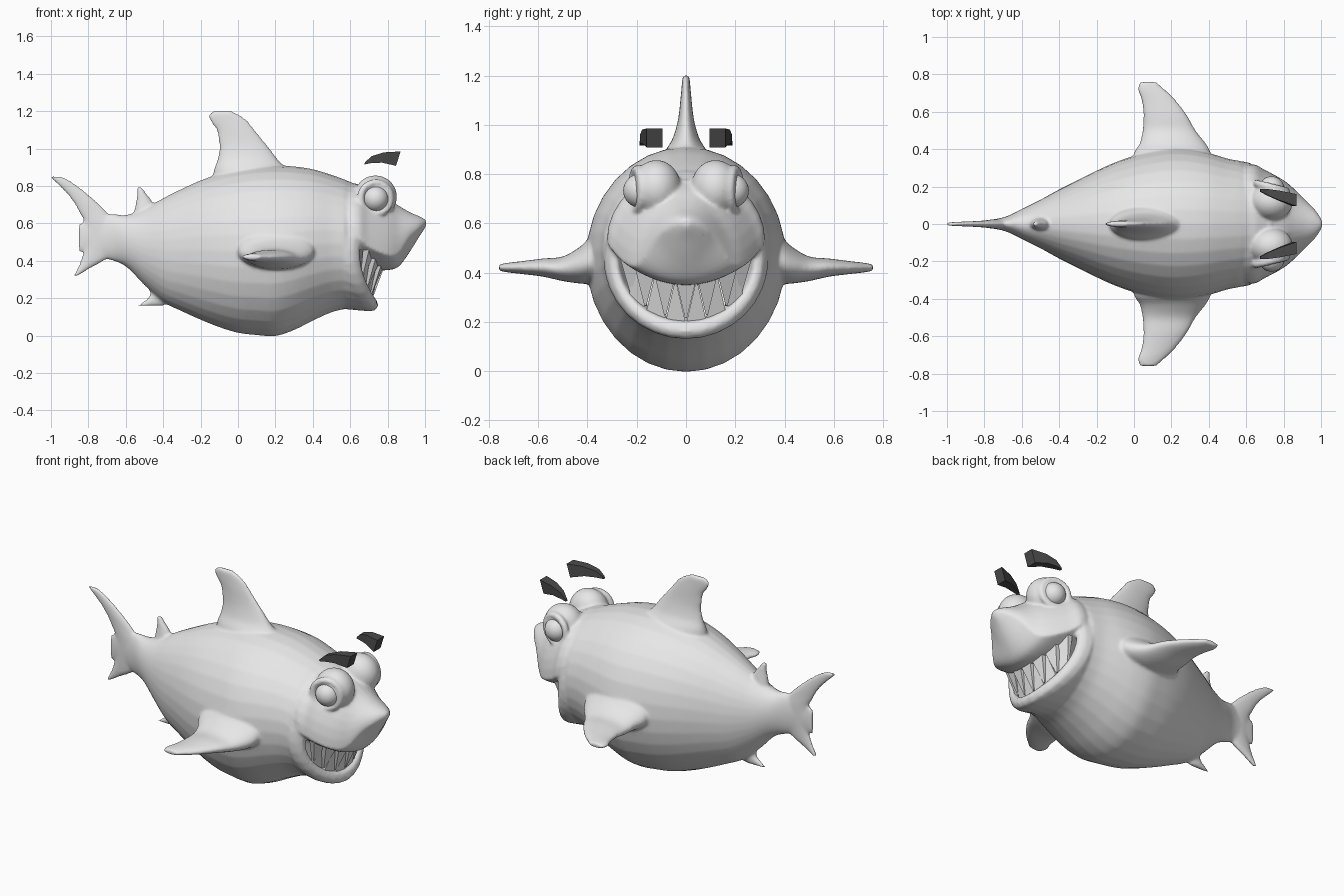
import bpy, bmesh, math
from mathutils import Vector, Matrix

if "Cube" in bpy.data.objects:
    bpy.data.objects.remove(bpy.data.objects["Cube"])

N = 32
ANG = [2 * math.pi * i / N for i in range(N)]


def material(name, value):
    m = bpy.data.materials.new(name)
    m.diffuse_color = (value, value, value, 1)
    m.use_nodes = True
    m.node_tree.nodes["Principled BSDF"].inputs["Base Color"].default_value = m.diffuse_color
    return m


GREY = material("light grey", 0.8)
DARK = material("dark grey", 0.07)


def loft(bm, rings, wrap=False):
    """Bridge rings of points; cap the ends unless the loft wraps round."""
    vs = [[bm.verts.new(p) for p in r] for r in rings]
    n = len(vs[0])
    pairs = list(zip(vs, vs[1:])) + ([(vs[-1], vs[0])] if wrap else [])
    for a, b in pairs:
        for i in range(n):
            j = (i + 1) % n
            bm.faces.new((a[i], a[j], b[j], b[i]))
    if not wrap:
        bm.faces.new(vs[0])
        bm.faces.new(vs[-1])


def spline(rows, steps=4):
    """Catmull-Rom interpolation of rows of numbers."""
    out = []
    for i in range(len(rows) - 1):
        p0, p1, p2 = rows[max(i - 1, 0)], rows[i], rows[i + 1]
        p3 = rows[min(i + 2, len(rows) - 1)]
        for s in range(steps):
            t = s / steps
            out.append([b + 0.5 * t * ((c - a) + t * ((2 * a - 5 * b + 4 * c - d)
                        + t * (3 * (b - c) + d - a)))
                        for a, b, c, d in zip(p0, p1, p2, p3)])
    return out + [list(rows[-1])]


def finish(name, bm, mat, smooth=True):
    bmesh.ops.recalc_face_normals(bm, faces=bm.faces)
    me = bpy.data.meshes.new(name)
    bm.to_mesh(me)
    bm.free()
    me.materials.append(mat)
    for p in me.polygons:
        p.use_smooth = smooth
    ob = bpy.data.objects.new(name, me)
    bpy.context.collection.objects.link(ob)
    return ob


def upright_fin(bm, rows):
    """Rows: z, trailing x, leading x, half thickness."""
    loft(bm, [[((a + b) / 2 + (b - a) / 2 * math.cos(t), h * math.sin(t), z)
               for t in ANG] for z, a, b, h in spline(rows)])


def ball(bm, centre, size, segs=32):
    m = Matrix.Translation(centre) @ Matrix.Diagonal((*size, 1))
    bmesh.ops.create_uvsphere(bm, u_segments=segs, v_segments=segs // 2,
                              radius=1, matrix=m)


body = bmesh.new()

# Trunk: x, bottom, top, half width
trunk = [(-.85, .45, .60, .012), (-.7, .41, .65, .035), (-.6, .37, .645, .08),
         (-.5, .27, .68, .13), (-.4, .18, .735, .185), (-.3, .13, .785, .235),
         (-.2, .085, .83, .285), (-.1, .045, .865, .33), (0, .015, .89, .365),
         (.1, .003, .905, .39), (.2, -.002, .91, .405), (.3, .03, .905, .40),
         (.4, .08, .89, .38), (.5, .125, .86, .35), (.57, .142, .835, .337)]
rings = [[(x, w * math.cos(t), (lo + hi) / 2 + (hi - lo) / 2 * math.sin(t))
          for t in ANG] for x, lo, hi, w in spline(trunk)]

# Curved lips and recessed mouth: front x, centre z, half height, half width
for x, zc, h, w in [(.70, .455, .325, .336), (.735, .455, .32, .328),
                    (.75, .455, .295, .31), (.74, .455, .262, .283),
                    (.72, .455, .252, .272), (.64, .455, .24, .255)]:
    rings.append([(x - 1.1 * (w * math.cos(t)) ** 2, w * math.cos(t),
                   zc + h * math.sin(t)) for t in ANG])
loft(body, rings)

# Snout: x, lip centre z, lip edge z, top z, half width
snout = [(.45, .38, .56, .82, .28), (.62, .35, .53, .815, .322),
         (.70, .35, .475, .785, .29), (.80, .35, .43, .735, .235),
         (.86, .37, .44, .695, .185), (.92, .45, .53, .66, .125),
         (.97, .53, .575, .638, .075), (1.0, .575, .598, .622, .03),
         (1.006, .59, .60, .612, .012)]
loft(body, [[(x, w * math.cos(t),
              ze + (zt - ze) * math.sin(t) if math.sin(t) >= 0
              else zb + (ze - zb) * math.cos(t) ** 2) for t in ANG]
            for x, zb, ze, zt, w in spline(snout)])

# Tail, back fins and underside fin
upright_fin(body, [(.318, -.88, -.86, .012), (.36, -.86, -.79, .014),
                   (.42, -.835, -.69, .02), (.5, -.815, -.66, .025),
                   (.6, -.82, -.66, .025), (.66, -.85, -.70, .02),
                   (.72, -.885, -.76, .017), (.78, -.935, -.83, .014),
                   (.83, -.99, -.90, .012), (.85, -1.007, -.94, .011)])
upright_fin(body, [(.8, -.14, .30, .09), (.88, -.13, .27, .09),
                   (.94, -.11, .215, .056), (1.0, -.10, .17, .037),
                   (1.05, -.105, .13, .028), (1.1, -.115, .09, .023),
                   (1.15, -.15, .05, .018), (1.18, -.155, .01, .016),
                   (1.2, -.135, -.03, .013)])
upright_fin(body, [(.64, -.56, -.42, .04), (.72, -.545, -.46, .025),
                   (.76, -.54, -.49, .018), (.795, -.542, -.515, .013)])
upright_fin(body, [(.26, -.47, -.32, .03), (.21, -.475, -.34, .025),
                   (.18, -.51, -.36, .019), (.16, -.54, -.40, .013)])

# Side fins: y, trailing x, leading x, centre z, half thickness
side = [(.30, 0, .42, .45, .13), (.38, 0, .41, .45, .10),
        (.43, .03, .385, .43, .075), (.5, .045, .33, .415, .05),
        (.58, .05, .285, .42, .037), (.66, .04, .225, .42, .027),
        (.72, .02, .165, .42, .02), (.76, .03, .12, .42, .013)]
for s in (-1, 1):
    loft(body, [[((a + b) / 2 + (b - a) / 2 * math.cos(t), s * y,
                  z + h * math.sin(t)) for t in ANG]
                for y, a, b, z, h in spline(side)])
    # Eye bulges and eyelid rims
    ball(body, (.735, s * .12, .742), (.115, .10, .115))
    axis = Vector((.25, s, 0)).normalized()
    u = axis.cross(Vector((0, 0, 1)))
    rim = []
    for a in ANG:
        d = u * math.cos(a) + Vector((0, 0, 1)) * math.sin(a)
        rim.append([Vector((.735, s * .198, .735)) + d * (.083 + .02 * math.cos(b))
                    + axis * .02 * math.sin(b) for b in ANG[::4]])
    loft(body, rim, wrap=True)

# Fuse all skin parts into one soft surface
skin = finish("body", body, GREY)
mod = skin.modifiers.new("fuse", 'REMESH')
mod.mode = 'VOXEL'
mod.voxel_size = .0085
mod.use_smooth_shade = True
mod = skin.modifiers.new("soften", 'SMOOTH')
mod.factor = .5
mod.iterations = 8
mod = skin.modifiers.new("lighten", 'DECIMATE')
mod.ratio = .35

for s, label in ((-1, "right"), (1, "left")):
    # Eyeballs
    bm = bmesh.new()
    ball(bm, (.735, s * .186, .732), (.069, .069, .069))
    finish(label + "_eye", bm, GREY)

    # Floating eyebrows: x, y, bottom, top, half thickness, forward lean
    bm = bmesh.new()
    loft(bm, [[(x, s * (y - h), lo), (x, s * (y + h), lo),
               (x + lean, s * (y + h), hi), (x + lean, s * (y - h), hi)]
              for x, y, lo, hi, h, lean in
              [(.675, .18, .915, .928, .008, .005), (.71, .17, .922, .96, .017, .005),
               (.77, .152, .925, .98, .026, .01), (.845, .128, .908, .985, .032, .024)]])
    finish(label + "_eyebrow", bm, DARK, smooth=False)


# Teeth: tapered wedges following the curve of the jaw
def mouth_low(y):
    return .455 - .255 * math.sqrt(1 - (y / .275) ** 2)


def mouth_high(y):
    return .36 + 1.55 * y * y


def tooth(bm, y, z0, z1, back):
    rows = []
    for z, half, d in ((z0, .043, .016), (z1, .004, .006)):
        ring = []
        for sx, sy in ((-1, -1), (-1, 1), (1, 1), (1, -1)):
            yy = y + sy * half
            x = .715 - 1.1 * yy * yy + .32 * (z - mouth_low(y)) - back
            ring.append((x + sx * d, yy, z))
        rows.append(ring)
    loft(bm, rows)


upper, lower = bmesh.new(), bmesh.new()
for s in (-1, 1):
    for y in (.085, .165, .225):
        tooth(upper, s * y, mouth_high(y) + .02, mouth_low(y) + .015, 0)
    for y in (.043, .125, .2):
        tooth(lower, s * y, mouth_low(y) - .015, mouth_high(y) - .005, .012)
tooth(upper, 0, mouth_high(0) + .02, mouth_low(0) + .015, 0)
finish("upper_teeth", upper, GREY, smooth=False)
finish("lower_teeth", lower, GREY, smooth=False)
